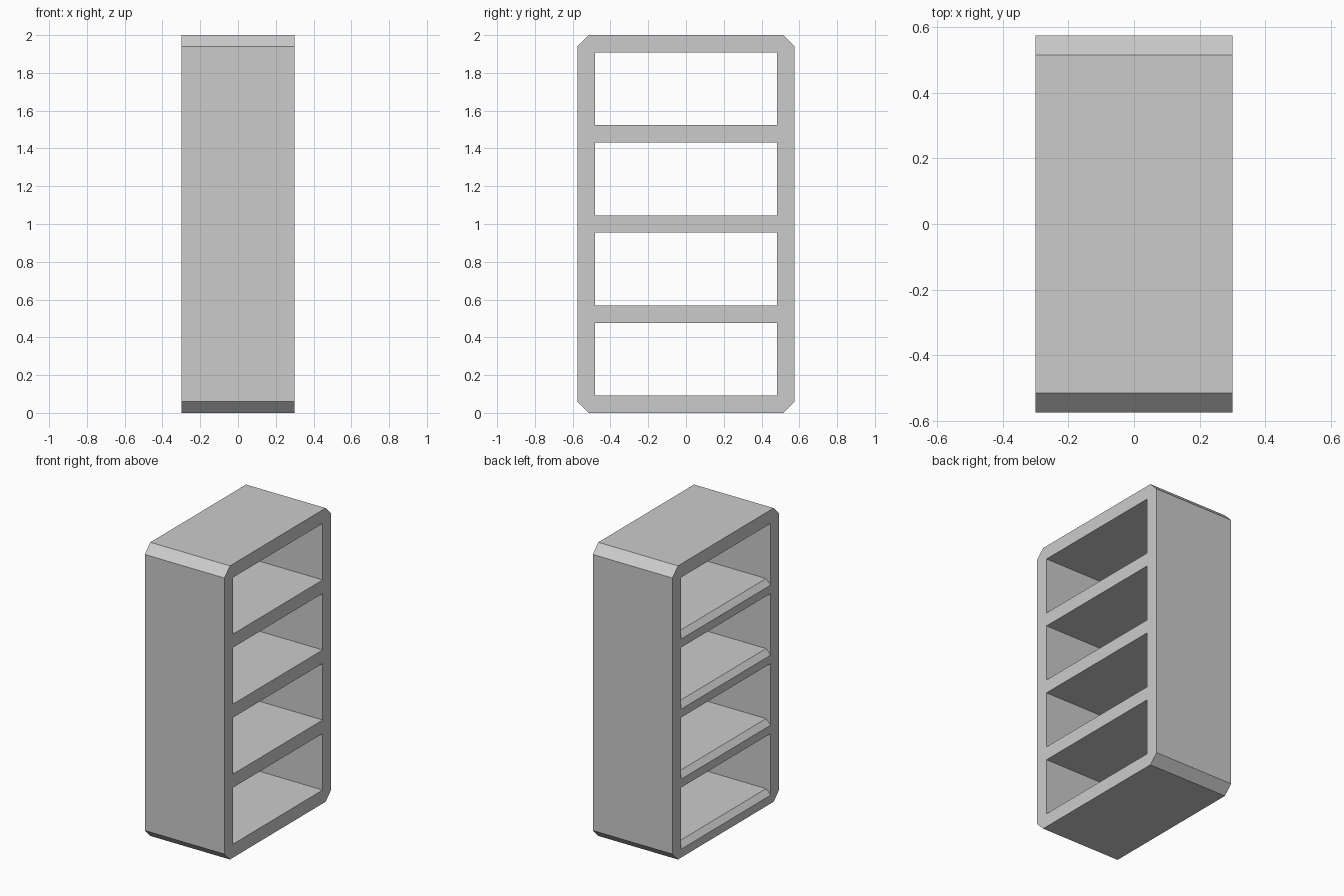
import bpy, bmesh
from mathutils import Vector

cube = bpy.data.objects.get("Cube")
if cube:
    bpy.data.objects.remove(cube, do_unlink=True)

HALF_X, HALF_Y, HEIGHT = 0.30, 0.575, 2.0
CORNER = 0.06          # chamfer on the long corners
WALL = 0.092           # frame and shelf thickness
LIP = 0.035            # sloped edge of each shelf on one side
BAYS = 4

grey = bpy.data.materials.new("plain_grey")
grey.use_nodes = True
colour = (0.6, 0.6, 0.6, 1)
grey.diffuse_color = colour
grey.node_tree.nodes["Principled BSDF"].inputs["Base Color"].default_value = colour


def prism(name, outline, sweep):
    """Extrude a flat outline along the sweep vector into a closed solid."""
    bm = bmesh.new()
    face = bm.faces.new([bm.verts.new(p) for p in outline])
    ext = bmesh.ops.extrude_face_region(bm, geom=[face])
    verts = [v for v in ext["geom"] if isinstance(v, bmesh.types.BMVert)]
    bmesh.ops.translate(bm, verts=verts, vec=Vector(sweep))
    bmesh.ops.recalc_face_normals(bm, faces=bm.faces)
    mesh = bpy.data.meshes.new(name)
    bm.to_mesh(mesh)
    bm.free()
    mesh.materials.append(grey)
    obj = bpy.data.objects.new(name, mesh)
    bpy.context.collection.objects.link(obj)
    return obj


# Cabinet body: chamfered rectangle swept across the width
y, c = HALF_Y, CORNER
outline = [(-y + c, 0), (y - c, 0), (y, c), (y, HEIGHT - c),
           (y - c, HEIGHT), (-y + c, HEIGHT), (-y, HEIGHT - c), (-y, c)]
body = prism("shelf_unit", [(-HALF_X, a, b) for a, b in outline], (2 * HALF_X, 0, 0))

# Open bays, each with a floor that slopes down at the -x edge
opening = (HEIGHT - (BAYS + 1) * WALL) / BAYS
depth = HALF_Y - WALL
out = 0.05
cutters = []
for i in range(BAYS):
    low = WALL + i * (opening + WALL)
    top = low + opening
    bay = [(HALF_X + out, low), (HALF_X + out, top), (-HALF_X - out, top),
           (-HALF_X - out, low - LIP - out), (-HALF_X + LIP, low)]
    cutter = prism(f"bay_cutter_{i + 1}", [(a, -depth, b) for a, b in bay], (0, 2 * depth, 0))
    cut = body.modifiers.new(f"bay_{i + 1}", "BOOLEAN")
    cut.operation, cut.solver, cut.object = "DIFFERENCE", "EXACT", cutter
    cutters.append(cutter)

# Apply the cuts and drop the helpers
bpy.context.view_layer.objects.active = body
for mod in list(body.modifiers):
    bpy.ops.object.modifier_apply(modifier=mod.name)
for cutter in cutters:
    bpy.data.objects.remove(cutter, do_unlink=True)
